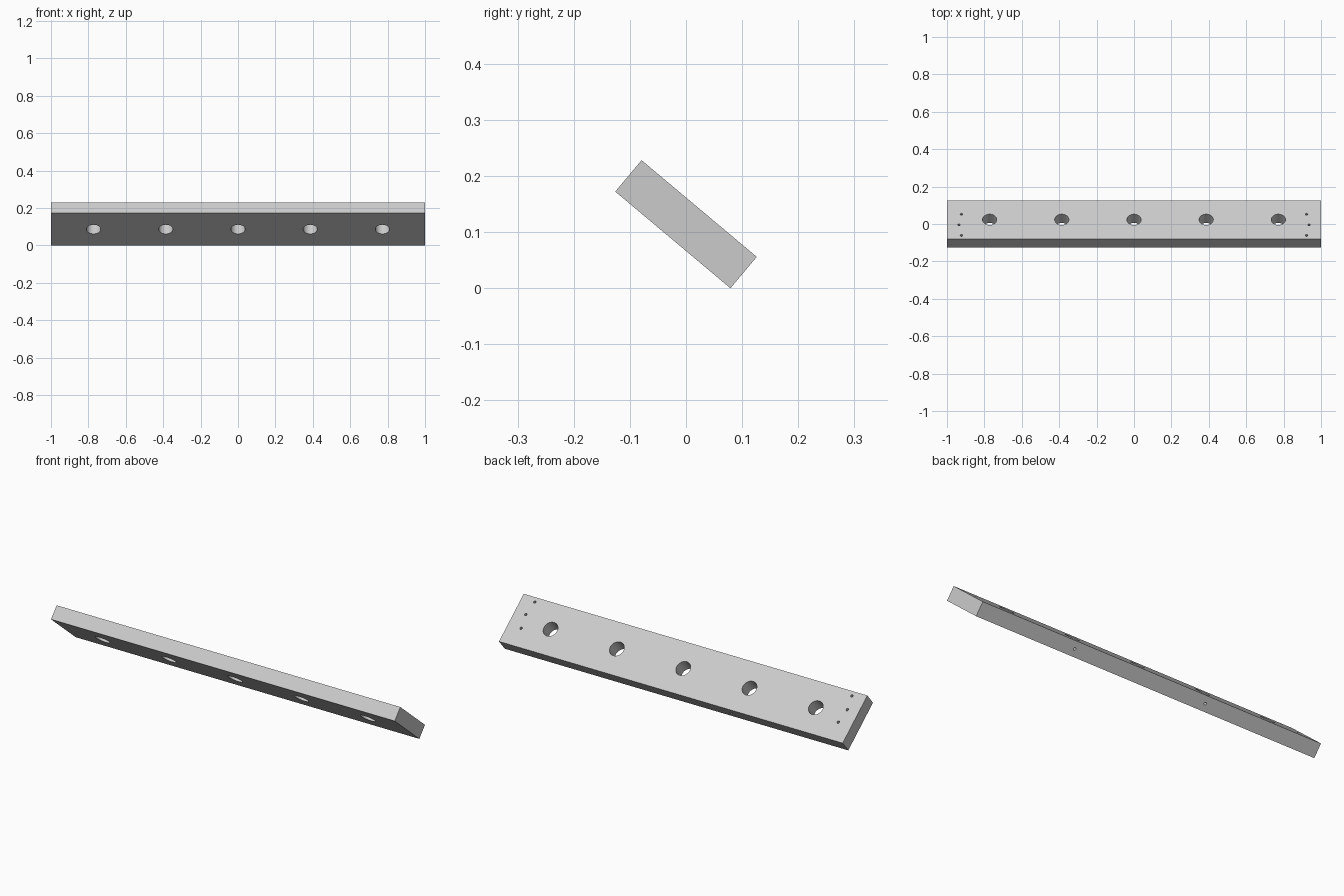
import bpy, bmesh, math
from mathutils import Matrix, Vector

if "Cube" in bpy.data.objects:
    bpy.data.objects.remove(bpy.data.objects["Cube"], do_unlink=True)

LENGTH, WIDTH, THICK = 2.0, 0.268, 0.073
TILT = math.radians(40)

grey = bpy.data.materials.new("plain_grey")
grey.use_nodes = True
grey.diffuse_color = (0.6, 0.6, 0.6, 1)
grey.node_tree.nodes["Principled BSDF"].inputs["Base Color"].default_value = (0.6, 0.6, 0.6, 1)


def make_object(name, bm):
    mesh = bpy.data.meshes.new(name)
    bm.to_mesh(mesh)
    bm.free()
    mesh.materials.append(grey)
    obj = bpy.data.objects.new(name, mesh)
    bpy.context.collection.objects.link(obj)
    return obj


def add_bore(bm, centre, radius, depth, sides, turn=Matrix()):
    bmesh.ops.create_cone(bm, cap_ends=True, segments=sides, radius1=radius, radius2=radius,
                          depth=depth, matrix=Matrix.Translation(Vector(centre)) @ turn)


# Rectangular board
bm = bmesh.new()
bmesh.ops.create_cube(bm, size=1, matrix=Matrix.Diagonal((LENGTH, WIDTH, THICK, 1)))
board = make_object("drilled_board", bm)

# Five large through holes
bm = bmesh.new()
for i in range(-2, 3):
    add_bore(bm, (i * 0.386, 0, 0), 0.038, THICK * 2, 48)

# Three blind screw holes near each end of the upper face
for side in (-1, 1):
    for x, y in ((0.923, -0.11), (0.936, -0.036), (0.923, 0.038)):
        add_bore(bm, (side * x, y, THICK / 2), 0.0065, 0.08, 20)

# Two blind holes in the lower long edge
for x in (0.436, -0.335):
    add_bore(bm, (x, WIDTH / 2, 0), 0.0065, 0.08, 20, Matrix.Rotation(math.pi / 2, 4, "X"))
cutter = make_object("hole_cutter", bm)
cutter.hide_render = True

# Drill the board, then drop the cutter
bpy.ops.object.select_all(action="DESELECT")
board.select_set(True)
bpy.context.view_layer.objects.active = board
drill = board.modifiers.new("drill", "BOOLEAN")
drill.object = cutter
drill.operation = "DIFFERENCE"
drill.solver = "EXACT"
bpy.ops.object.modifier_apply(modifier=drill.name)
bpy.data.objects.remove(cutter, do_unlink=True)
bpy.ops.object.shade_smooth_by_angle(angle=math.radians(30))

# Lean the board and rest its lower edge on the ground
board.rotation_euler.x = -TILT
board.location.z = (WIDTH * math.sin(TILT) + THICK * math.cos(TILT)) / 2
